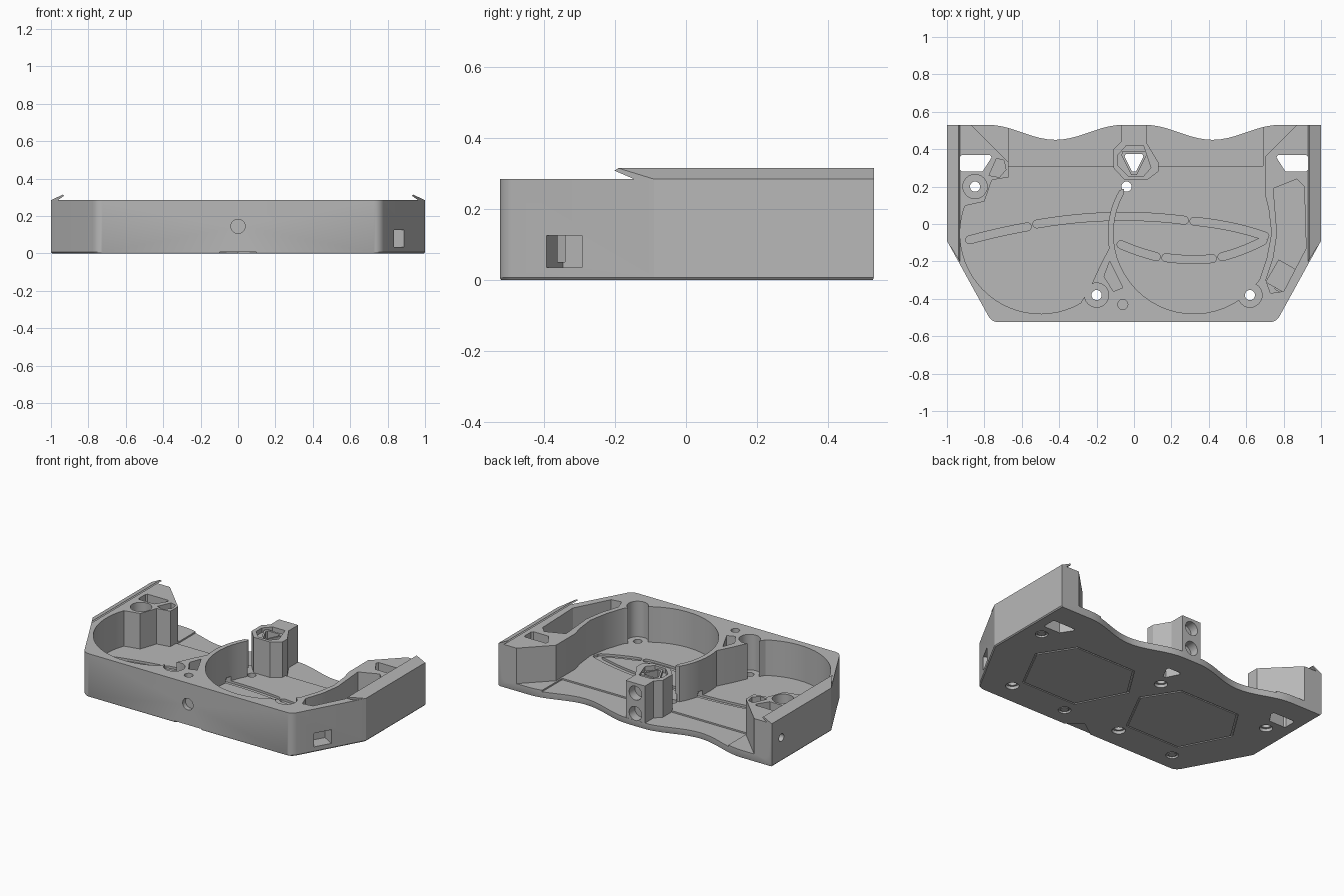
import bpy, bmesh
from math import cos, sin, pi, radians
from mathutils import Matrix, Vector

cube = bpy.data.objects.get("Cube")
if cube:
    bpy.data.objects.remove(cube)

grey = bpy.data.materials.new("mid_grey")
grey.use_nodes = True
grey.diffuse_color = (0.48, 0.48, 0.48, 1)
grey.node_tree.nodes["Principled BSDF"].inputs["Base Color"].default_value = (0.48, 0.48, 0.48, 1)

TOP, FLOOR, OVER = 0.285, 0.05, 0.4


def finish(name, bm):
    bmesh.ops.recalc_face_normals(bm, faces=bm.faces)
    mesh = bpy.data.meshes.new(name)
    bm.to_mesh(mesh)
    bm.free()
    mesh.materials.append(grey)
    obj = bpy.data.objects.new(name, mesh)
    bpy.context.scene.collection.objects.link(obj)
    return obj


def prism(name, pts, z0, z1, shrink=1.0):
    """Upright prism; shrink below 1 adds a small chamfer at the bottom."""
    bm = bmesh.new()
    levels = [(z0, 1.0), (z1, 1.0)]
    if shrink < 1:
        levels = [(z0, shrink), (z0 + 0.007, 1.0), (z1, 1.0)]
    loops = [[bm.verts.new((x * s, y * s, z)) for x, y in pts] for z, s in levels]
    bm.faces.new(loops[0])
    bm.faces.new(loops[-1])
    n = len(pts)
    for a, b in zip(loops, loops[1:]):
        for i in range(n):
            j = (i + 1) % n
            bm.faces.new((a[i], a[j], b[j], b[i]))
    return finish(name, bm)


def arc(cx, cy, r, a0, a1, n=24):
    steps = [radians(a0 + (a1 - a0) * i / n) for i in range(n + 1)]
    return [(cx + r * cos(a), cy + r * sin(a)) for a in steps]


def disc(cx, cy, r, n=24):
    return arc(cx, cy, r, 0, 360, n)[:-1]


def rod(name, centre, direction, r, depth, widen=1.0):
    """Cylinder centred on a point; widen stretches it sideways."""
    bm = bmesh.new()
    bmesh.ops.create_cone(bm, cap_ends=True, segments=28, radius1=r, radius2=r, depth=depth)
    turn = Vector(direction).to_track_quat('Z', 'Y').to_matrix().to_4x4()
    bm.transform(Matrix.Translation(centre) @ turn @ Matrix.Diagonal((widen, 1, 1, 1)))
    return finish(name, bm)


def box(name, centre, size, angle=0):
    bm = bmesh.new()
    bmesh.ops.create_cube(bm, size=1)
    bm.transform(Matrix.Translation(centre) @ Matrix.Rotation(radians(angle), 4, 'Z')
                 @ Matrix.Diagonal((*size, 1)))
    return finish(name, bm)


def capsule(path, w):
    """Rounded slot outline along a smooth three-point path."""
    a, b, c = (Vector(p) for p in path)
    ctrl = 2 * b - (a + c) / 2
    pts, left, right = [], [], []
    for i in range(13):
        t = i / 12
        p = a * (1 - t) ** 2 + ctrl * 2 * t * (1 - t) + c * t * t
        d = ((ctrl - a) * (1 - t) + (c - ctrl) * t).normalized()
        side = Vector((-d.y, d.x)) * w
        left.append(p + side)
        right.append(p - side)
        pts.append((p, d, side))

    def cap(p, d, side, s):
        return [p + s * (side * cos(pi * k / 6) + d * w * sin(pi * k / 6)) for k in range(1, 6)]
    return left + cap(*pts[-1], 1) + right[::-1] + cap(*pts[0], -1)


# Outer outline with a wavy back edge
def back_y(x):
    d = abs(abs(x) - 0.42)
    return 0.53 - (0.04 * (1 + cos(pi * d / 0.36)) if d < 0.36 else 0)


back = [(1, 0.53)] + [(0.78 - 0.04 * i, back_y(0.78 - 0.04 * i)) for i in range(40)] + [(-1, 0.53)]
front_left = [(-1, -0.09)] + arc(-0.725, -0.465, 0.06, 210, 270, 6)
outline = back + front_left + [(-x, y) for x, y in front_left[::-1]]
housing = prism("housing", outline, 0, TOP, 0.994)

ops = []


def cut(obj):
    ops.append(('DIFFERENCE', obj))


def add(obj):
    ops.append(('UNION', obj))


# Two main chambers, open at the back
left_room = ([(0.1, 0.6), (-0.94, 0.6), (-0.67, 0.33), (-0.67, 0.25), (-0.76, 0.235), (-0.8, 0.12)]
             + arc(-0.5, -0.05, 0.43, 160, 300)
             + [(-0.23, -0.33), (-0.18, -0.22)] + arc(0.32, -0.05, 0.46, 190, 150, 12) + [(0.1, 0.25)])
right_room = (arc(0.32, -0.05, 0.43, 150, 312)
              + [(0.67, -0.3), (0.71, -0.18), (0.735, -0.05), (0.72, 0.08), (0.7, 0.16),
                 (0.7, 0.36), (0.94, 0.6), (-0.1, 0.6)])
for pts in (left_room, right_room):
    cut(prism("chamber_cutter", pts, FLOOR, OVER))
cut(box("rear_step_cutter", (0.01, 0.46, 0.14), (1.36, 0.3, 0.2)))

# Scallops beside the floor screws
screws = [(-0.85, 0.2), (-0.2, -0.38), (0.62, -0.38), (-0.04, 0.2)]
for x, y in screws[:3]:
    cut(prism("scallop_cutter", disc(x, y, 0.065), FLOOR, OVER))

# Side and divider pockets
side_pocket = [(0.745, 0.19), (0.87, 0.24), (0.91, 0.2), (0.92, -0.13), (0.8, -0.36),
               (0.73, -0.37), (0.705, -0.3), (0.745, -0.18), (0.765, -0.05)]
divider_pocket = [(-0.13, -0.2), (-0.16, -0.28), (-0.11, -0.36), (-0.06, -0.34)]
corner_pocket = [(-0.775, 0.26), (-0.72, 0.25), (-0.685, 0.29), (-0.695, 0.34), (-0.735, 0.35)]
cut(prism("side_pocket_cutter", side_pocket, FLOOR, OVER))
cut(prism("divider_pocket_cutter", divider_pocket, FLOOR, OVER))
cut(prism("corner_pocket_cutter", corner_pocket, 0.15, OVER))

# Rear centre pillar with a collar around its opening
pillar = [(-0.07, 0.529), (-0.07, 0.44), (-0.11, 0.4), (-0.11, 0.3), (-0.05, 0.235),
          (0.07, 0.235), (0.13, 0.28), (0.13, 0.33), (0.07, 0.43), (0.07, 0.529)]
collar = [(-0.085, 0.37), (-0.085, 0.31), (-0.03, 0.255), (0.05, 0.255), (0.09, 0.3), (0.05, 0.42), (-0.04, 0.42)]
add(prism("pillar", pillar, 0.02, TOP))
cut(prism("pillar_recess_cutter", collar, 0.255, OVER))
triangle = [(-0.05, 0.36), (-0.045, 0.375), (0.045, 0.375), (0.05, 0.36), (0.01, 0.28), (-0.01, 0.28)]
rim = [(x * 1.35, 0.335 + (y - 0.335) * 1.35) for x, y in triangle]
add(prism("pillar_collar", rim, 0.2, 0.275))
cut(prism("pillar_opening_cutter", triangle, -0.1, OVER))

# Corner openings, rear sockets, side holes and slanted ports
for s in (-1, 1):
    opening = [(0.93, 0.36), (0.92, 0.37), (0.77, 0.37), (0.762, 0.355), (0.81, 0.28), (0.92, 0.28), (0.93, 0.29)]
    cut(prism("corner_opening_cutter", [(s * x, y) for x, y in opening], -0.1, OVER))
    cut(rod("side_hole_cutter", (s * 0.98, 0.43, 0.155), (1, 0, 0), 0.025, 0.14))
    cut(rod("port_cutter", (s * 0.79, 0.42, 0.16), (-s, 1, 0), 0.05, 0.2))
for x in (-0.933, 0, 0.933):
    for z in (0.085, 0.22):
        cut(rod("socket_cutter", (x, 0.53, z), (0, 1, 0), 0.046, 0.12))

# Front hole, rim screw hole and window in the slanted wall
cut(rod("front_hole_cutter", (0, -0.52, 0.145), (0, 1, 0), 0.038, 0.05))
cut(prism("rim_hole_cutter", disc(-0.06, -0.43, 0.027), 0.15, OVER))
add(box("window_frame", (0.79, -0.28, 0.095), (0.12, 0.14, 0.13), -30))
cut(box("window_cutter", (0.855, -0.34, 0.08), (0.17, 0.115, 0.09), -30))

# Floor screw holes and blind recesses underneath
for x, y in screws:
    cut(prism("screw_hole_cutter", disc(x, y, 0.027), -0.1, 0.1))
    cut(prism("screw_seat_cutter", disc(x, y, 0.04), -0.1, 0.02))
for x, y in [(0.88, 0.2), (0.2, -0.4), (-0.63, -0.4)]:
    cut(prism("recess_cutter", disc(x, y, 0.038), -0.1, 0.012))
    add(prism("recess_core", disc(x, y, 0.025), 0.004, 0.03))

# Curved grooves in the floor
for path in [((-0.88, -0.085), (-0.72, -0.045), (-0.57, -0.015)),
             ((-0.52, 0.0), (-0.12, 0.04), (0.27, 0.02)),
             ((0.32, 0.015), (0.52, -0.015), (0.7, -0.065)),
             ((-0.07, -0.11), (0.02, -0.145), (0.12, -0.175)),
             ((0.17, -0.18), (0.3, -0.19), (0.42, -0.185)),
             ((0.47, -0.175), (0.58, -0.14), (0.69, -0.09))]:
    cut(prism("groove_cutter", capsule(path, 0.021), 0.035, 0.08))

# Panel grooves and front notch underneath
for s in (-1, 1):
    for size, kind in ((1, cut), (0.965, add)):
        hexagon = [(s * 0.4 + size * x, -0.06 + size * y) for x, y in
                   [(-0.36, 0.06), (-0.22, 0.28), (0.22, 0.28), (0.36, 0.06), (0.2, -0.25), (-0.2, -0.25)]]
        kind(prism("panel", hexagon, -0.1 if kind is cut else 0, 0.007 if kind is cut else 0.012))
cut(prism("notch_cutter", [(-0.1, -0.56), (0.1, -0.56), (0.1, -0.52), (0, -0.45), (-0.1, -0.52)], -0.1, 0.008))

# Apply every cut and join, then drop the helpers
for op, obj in ops:
    mod = housing.modifiers.new(obj.name, 'BOOLEAN')
    mod.operation, mod.object, mod.solver = op, obj, 'EXACT'
    obj.hide_render = True
bpy.context.view_layer.update()
graph = bpy.context.evaluated_depsgraph_get()
result = bpy.data.meshes.new_from_object(housing.evaluated_get(graph))
housing.modifiers.clear()
housing.data = result
for op, obj in ops:
    bpy.data.objects.remove(obj)

# Hooked lips along both side walls
for s, name in ((-1, "right_lip"), (1, "left_lip")):
    section = [(1, 0.284), (0.937, 0.315), (0.93, 0.308), (0.965, 0.284)]
    bm = bmesh.new()
    rear = [bm.verts.new((s * x, 0.53, z)) for x, z in section]
    fore = [bm.verts.new((s * x, -0.09 - (1 - x) * 1.6, z)) for x, z in section]
    bm.faces.new(rear)
    bm.faces.new(fore)
    for i in range(4):
        j = (i + 1) % 4
        bm.faces.new((rear[i], rear[j], fore[j], fore[i]))
    finish(name, bm)

# Smooth the curved walls, keep edges sharp
bpy.ops.object.select_all(action='DESELECT')
housing.select_set(True)
bpy.context.view_layer.objects.active = housing
bpy.ops.object.shade_smooth_by_angle(angle=radians(25))
